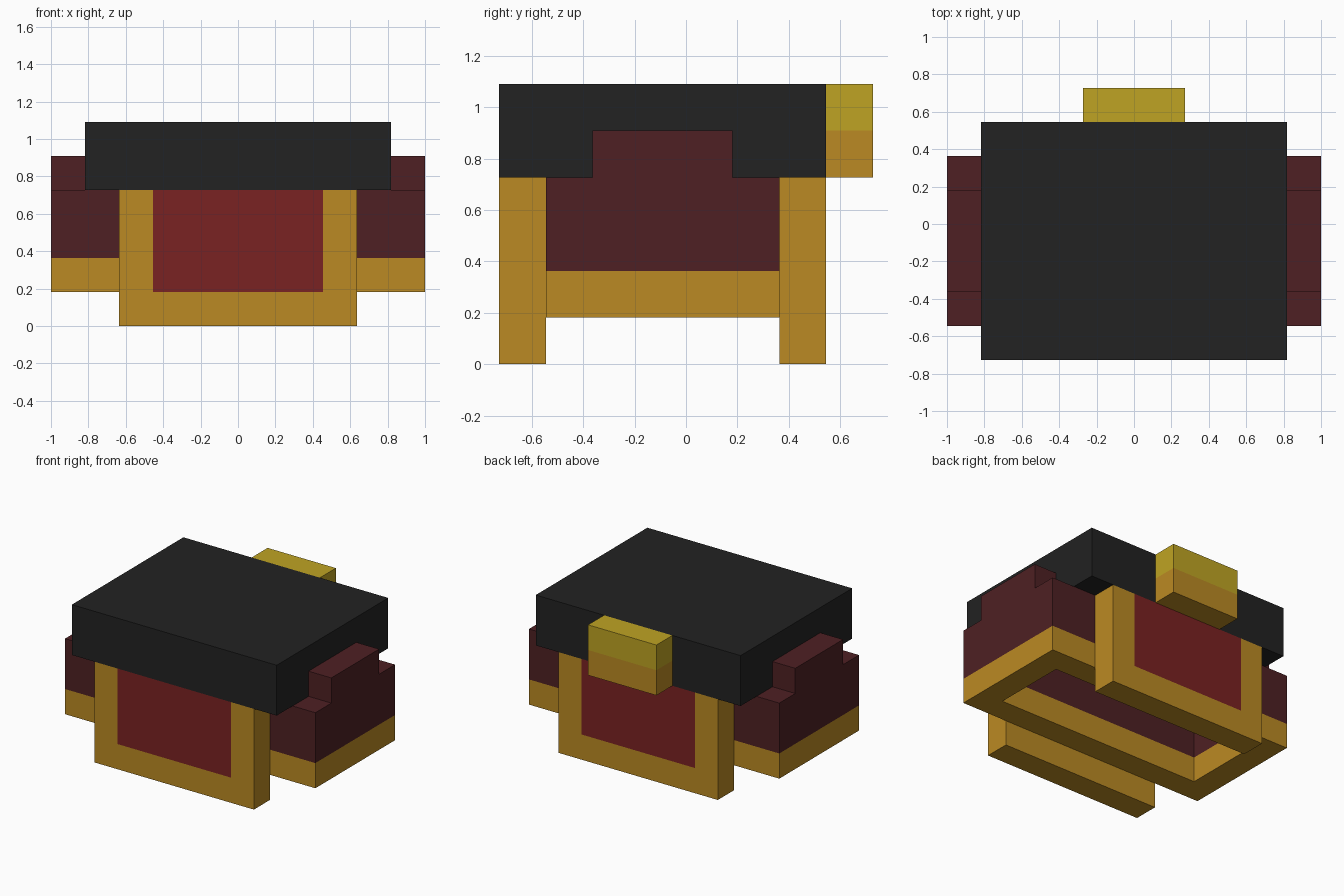
import bpy
import bmesh

U = 2 / 11  # one block in model units

if "Cube" in bpy.data.objects:
    bpy.data.objects.remove(bpy.data.objects["Cube"], do_unlink=True)


def linear(c):
    c /= 255
    return c / 12.92 if c <= 0.04045 else ((c + 0.055) / 1.055) ** 2.4


def material(name, r, g, b):
    col = (linear(r), linear(g), linear(b), 1)
    m = bpy.data.materials.new(name)
    m.use_nodes = True
    m.diffuse_color = col
    bsdf = m.node_tree.nodes["Principled BSDF"]
    bsdf.inputs["Base Color"].default_value = col
    bsdf.inputs["Roughness"].default_value = 0.9
    return m


BLACK = material("charcoal", 34, 34, 34)
GOLD = material("gold", 187, 138, 35)
YELLOW = material("yellow", 191, 164, 35)
RED = material("red", 122, 34, 34)
MAROON = material("maroon", 78, 32, 35)


def finish(name, bm, mat):
    bmesh.ops.recalc_face_normals(bm, faces=bm.faces)
    bmesh.ops.scale(bm, vec=(U, U, U), verts=bm.verts)
    mesh = bpy.data.meshes.new(name)
    bm.to_mesh(mesh)
    bm.free()
    mesh.materials.append(mat)
    obj = bpy.data.objects.new(name, mesh)
    bpy.context.collection.objects.link(obj)
    return obj


def prism(name, profile, y0, y1, mat):
    """Extrude an x-z outline from y0 to y1 (in blocks)."""
    bm = bmesh.new()
    face = bm.faces.new([bm.verts.new((x, y0, z)) for x, z in profile])
    ext = bmesh.ops.extrude_face_region(bm, geom=[face])["geom"]
    verts = [v for v in ext if isinstance(v, bmesh.types.BMVert)]
    bmesh.ops.translate(bm, vec=(0, y1 - y0, 0), verts=verts)
    return finish(name, bm, mat)


def box(name, x0, x1, y0, y1, z0, z1, mat):
    return prism(name, [(x0, z0), (x1, z0), (x1, z1), (x0, z1)], y0, y1, mat)


def ring(name, x, y0, y1, wall, z0, z1, mat):
    """Rectangular open frame with an even wall thickness."""
    bm = bmesh.new()
    loops = []
    for w, z in ((0, z0), (0, z1), (wall, z1), (wall, z0)):
        corners = [(-x + w, y0 + w), (x - w, y0 + w), (x - w, y1 - w), (-x + w, y1 - w)]
        loops.append([bm.verts.new((cx, cy, z)) for cx, cy in corners])
    for i in range(4):
        a, b = loops[i], loops[(i + 1) % 4]
        for k in range(4):
            n = (k + 1) % 4
            bm.faces.new((a[k], a[n], b[n], b[k]))
    return finish(name, bm, mat)


# Solid cap on top
box("top_cap", -4.5, 4.5, -4, 3, 4, 6, BLACK)

# Hollow body: gold rim below maroon walls
ring("body_rim", 5.5, -3, 2, 1, 1, 2, GOLD)
ring("body_wall", 5.5, -3, 2, 1, 2, 4, MAROON)

# Raised blocks beside the cap
for side, x in (("left", 4.5), ("right", -5.5)):
    box(side + "_side_block", x, x + 1, -2, 1, 4, 5, MAROON)

# Front and back plates: U-shaped gold border around a red panel
border = [(-3.5, 0), (3.5, 0), (3.5, 4), (2.5, 4), (2.5, 1), (-2.5, 1), (-2.5, 4), (-3.5, 4)]
for side, y in (("front", -4), ("back", 2)):
    prism(side + "_plate_border", border, y, y + 1, GOLD)
    box(side + "_plate_panel", -2.5, 2.5, y, y + 1, 1, 4, RED)

# Two-tone clasp behind the cap
box("clasp_lower", -1.5, 1.5, 3, 4, 4, 5, GOLD)
box("clasp_upper", -1.5, 1.5, 3, 4, 5, 6, YELLOW)
